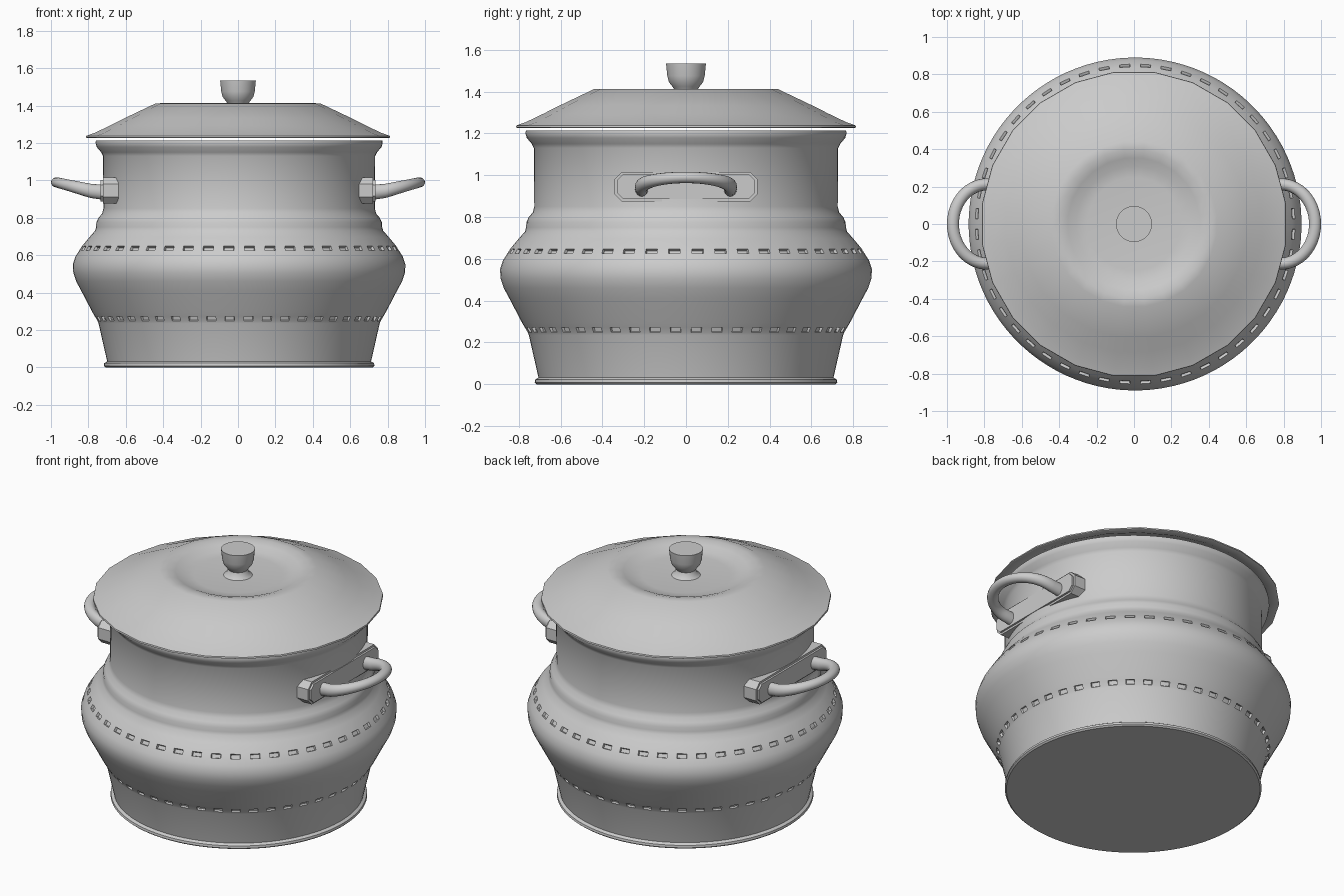
import bpy, bmesh, math
from mathutils import Vector

cube = bpy.data.objects.get("Cube")
if cube:
    bpy.data.objects.remove(cube, do_unlink=True)

# One brushed grey metal
metal = bpy.data.materials.new("grey_metal")
metal.use_nodes = True
GREY = (0.6, 0.6, 0.6, 1)
metal.diffuse_color = GREY
metal.node_tree.nodes["Principled BSDF"].inputs["Base Color"].default_value = GREY


def finish(name, bm, angle=40):
    bmesh.ops.recalc_face_normals(bm, faces=bm.faces)
    mesh = bpy.data.meshes.new(name)
    bm.to_mesh(mesh)
    bm.free()
    obj = bpy.data.objects.new(name, mesh)
    bpy.context.collection.objects.link(obj)
    mesh.materials.append(metal)
    bpy.ops.object.select_all(action='DESELECT')
    bpy.context.view_layer.objects.active = obj
    obj.select_set(True)
    bpy.ops.object.shade_smooth_by_angle(angle=math.radians(angle))
    return obj


def lathe(profile, sides):
    """Spin (radius, height) pairs about z; a zero radius closes to a pole."""
    bm = bmesh.new()
    rings = []
    for r, z in profile:
        if r == 0:
            rings.append([bm.verts.new((0, 0, z))] * sides)
        else:
            turn = [math.tau * (i + 0.5) / sides for i in range(sides)]
            rings.append([bm.verts.new((r * math.cos(a), r * math.sin(a), z)) for a in turn])
    strips = []
    for low, high in zip(rings, rings[1:]):
        strip = []
        for i in range(sides):
            j = (i + 1) % sides
            corners = list(dict.fromkeys((low[i], low[j], high[j], high[i])))
            strip.append(bm.faces.new(corners))
        strips.append(strip)
    return bm, strips


# Pot body: foot, belly, shoulder, neck, flared rim and inner wall
body_profile = [
    (0, 0), (0.715, 0), (0.724, 0.008), (0.722, 0.022), (0.706, 0.032),
    (0.752, 0.235), (0.757, 0.247), (0.771, 0.271), (0.785, 0.295),
    (0.845, 0.41), (0.872, 0.46), (0.887, 0.505), (0.89, 0.55), (0.876, 0.592),
    (0.855, 0.625), (0.841, 0.648), (0.80, 0.697), (0.771, 0.73), (0.765, 0.75),
    (0.764, 0.775), (0.752, 0.80), (0.733, 0.822), (0.726, 0.85), (0.728, 1.13),
    (0.738, 1.15), (0.762, 1.178), (0.768, 1.2), (0.766, 1.213), (0.755, 1.213),
    (0.715, 1.14), (0.705, 0.85), (0.84, 0.56), (0.69, 0.05), (0, 0.05)]
bm, strips = lathe(body_profile, 96)

# Two bands of small dents pressed into every second face
for level in (0.259, 0.636):
    band = min(strips[:18], key=lambda s: abs(s[0].calc_center_median().z - level))
    bmesh.ops.recalc_face_normals(bm, faces=bm.faces)
    bmesh.ops.inset_individual(bm, faces=band[::2], thickness=0.004, depth=-0.014)
body = finish("pot_body", bm, 35)
body.location.x = 0.006

# Lid: faceted sloping disc with a dished centre
lid_profile = [
    (0, 1.372), (0.25, 1.374), (0.31, 1.38), (0.355, 1.4), (0.40, 1.413),
    (0.445, 1.411), (0.61, 1.333), (0.69, 1.293), (0.77, 1.255), (0.818, 1.238),
    (0.82, 1.229), (0.812, 1.225), (0.76, 1.236), (0.60, 1.312), (0.43, 1.392),
    (0.33, 1.36), (0, 1.352)]
finish("lid", lathe(lid_profile, 24)[0], 50)

# Lid knob
knob_profile = [
    (0, 1.36), (0.085, 1.37), (0.064, 1.385), (0.056, 1.41), (0.066, 1.425),
    (0.082, 1.445), (0.09, 1.475), (0.096, 1.535), (0, 1.535)]
finish("lid_knob", lathe(knob_profile, 32)[0])


# Handle plate: flat bar with cut corners
def handle_plate(name, side):
    bm = bmesh.new()
    w, h, cut, cz = 0.342, 0.07, 0.035, 0.945
    outline = [(-w, -h + cut), (-w + cut, -h), (w - cut, -h), (w, -h + cut),
               (w, h - cut), (w - cut, h), (-w + cut, h), (-w, h - cut)]
    back = bm.faces.new([bm.verts.new((side * 0.64, y, cz + z)) for y, z in outline])
    moved = bmesh.ops.extrude_face_region(bm, geom=[back])["geom"]
    front = [v for v in moved if isinstance(v, bmesh.types.BMVert)]
    bmesh.ops.translate(bm, vec=(side * 0.095, 0, 0), verts=front)
    edge = [e for e in bm.edges if all(v in front for v in e.verts)]
    bmesh.ops.bevel(bm, geom=edge, offset=0.012, segments=2, affect='EDGES')
    finish(name, bm, 30)


# Handle loop: tube along a rising half ellipse, thinner at the tip
def handle_loop(name, side, steps=28, around=16):
    bm = bmesh.new()
    path = [Vector((0.70, -0.212, 0.935))]
    for i in range(steps + 1):
        t = -math.pi / 2 + math.pi * i / steps
        reach = math.cos(t)
        path.append(Vector((0.785 + 0.183 * reach, 0.212 * math.sin(t), 0.943 + 0.046 * reach)))
    path.append(Vector((0.70, 0.212, 0.935)))
    rings = []
    for i, p in enumerate(path):
        along = (path[min(i + 1, len(path) - 1)] - path[max(i - 1, 0)]).normalized()
        out = along.cross(Vector((0, 0, 1))).normalized()
        up = out.cross(along)
        tip = (p.x - 0.70) / 0.268
        tall = 0.042 - 0.015 * tip
        ring = []
        for k in range(around):
            a = math.tau * k / around
            q = p + out * 0.032 * math.cos(a) + up * tall * math.sin(a)
            ring.append(bm.verts.new((side * q.x, q.y, q.z)))
        rings.append(ring)
    for a, b in zip(rings, rings[1:]):
        for k in range(around):
            n = (k + 1) % around
            bm.faces.new((a[k], a[n], b[n], b[k]))
    bm.faces.new(rings[0])
    bm.faces.new(rings[-1])
    finish(name, bm)


for label, side in (("left", 1), ("right", -1)):
    handle_plate(label + "_handle_plate", side)
    handle_loop(label + "_handle", side)
